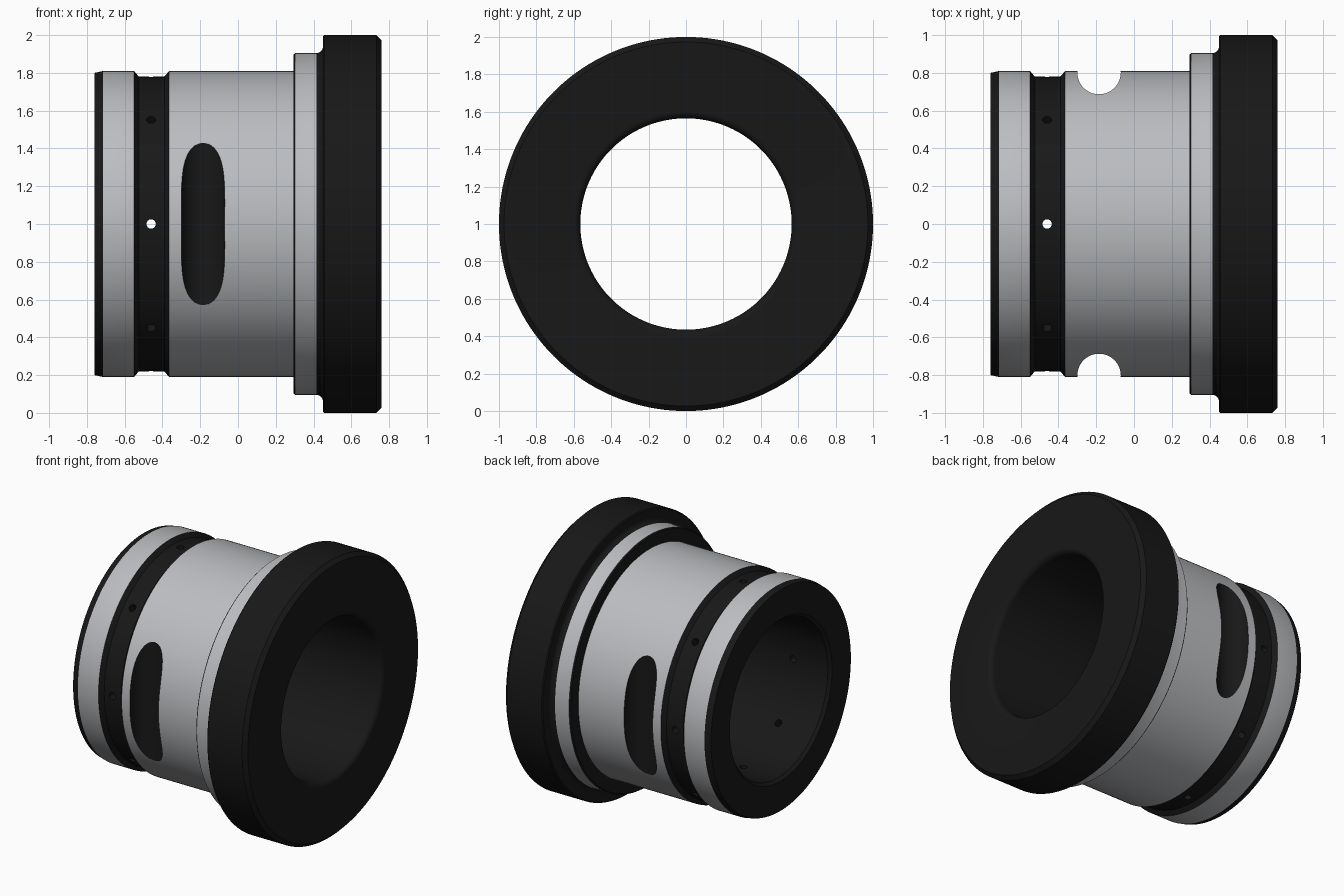
import bpy, bmesh, math
from mathutils import Matrix, Vector

if "Cube" in bpy.data.objects:
    bpy.data.objects.remove(bpy.data.objects["Cube"])

SEG = 160
AXIS_Z = 1.0


def material(name, color):
    m = bpy.data.materials.new(name)
    m.diffuse_color = (*color, 1)
    m.use_nodes = True
    m.node_tree.nodes["Principled BSDF"].inputs["Base Color"].default_value = m.diffuse_color
    return m


steel = material("steel", (0.5, 0.51, 0.53))
black = material("black_finish", (0.009, 0.009, 0.009))


def arc(cx, cr, rad, a0, a1, n=6):
    """Points (x, r) on a fillet arc, angles in degrees."""
    return [(cx + rad * math.cos(math.radians(a0 + (a1 - a0) * i / n)),
             cr + rad * math.sin(math.radians(a0 + (a1 - a0) * i / n))) for i in range(n + 1)]


def new_object(name, bm, mats):
    bmesh.ops.recalc_face_normals(bm, faces=bm.faces[:])
    me = bpy.data.meshes.new(name)
    bm.to_mesh(me)
    bm.free()
    for m in mats:
        me.materials.append(m)
    ob = bpy.data.objects.new(name, me)
    bpy.context.collection.objects.link(ob)
    return ob


def lathe(name, profile, is_steel):
    """Revolve a closed (x, r) profile around the x axis."""
    bm = bmesh.new()
    rings = []
    for x, r in profile:
        rings.append([bm.verts.new((x, r * math.cos(2 * math.pi * i / SEG),
                                    AXIS_Z + r * math.sin(2 * math.pi * i / SEG))) for i in range(SEG)])
    for k, ring in enumerate(rings):
        n = (k + 1) % len(rings)
        mat = 0 if is_steel(profile[k], profile[n]) else 1
        for i in range(SEG):
            j = (i + 1) % SEG
            f = bm.faces.new((ring[i], ring[j], rings[n][j], rings[n][i]))
            f.material_index = mat
    return new_object(name, bm, [steel, black])


# Bushing section: nose, oil groove, body, shoulder, flange, bore
profile = [(-0.76, 0.80), (-0.715, 0.81), (-0.55, 0.81), (-0.525, 0.78), (-0.39, 0.78),
           (-0.365, 0.81), (0.295, 0.81), (0.295, 0.897), (0.303, 0.905)]
profile += arc(0.415, 0.94, 0.035, -90, 0)
profile += [(0.45, 0.993), (0.457, 1.0), (0.733, 1.0), (0.76, 0.973)]
profile += arc(0.72, 0.605, 0.04, 0, -90)
profile += [(-0.74, 0.565), (-0.76, 0.585)]


def ground_surface(a, b):
    """Straight outer cylinders left bright; everything else is blackened."""
    return abs(a[1] - b[1]) < 1e-6 and abs(b[0] - a[0]) > 0.1 and a[1] in (0.81, 0.905)


body = lathe("flanged_bushing", profile, ground_surface)

# Cutters: eight radial oil holes and two cross-milled side slots
bm = bmesh.new()


def add_cutter(radius, depth, matrix, segments):
    bmesh.ops.create_cone(bm, cap_ends=True, segments=segments, radius1=radius,
                          radius2=radius, depth=depth, matrix=matrix)


for i in range(8):
    spin = Matrix.Rotation(i * math.pi / 4, 4, 'X')
    add_cutter(0.025, 0.5, Matrix.Translation((-0.46, 0, AXIS_Z)) @ spin
               @ Matrix.Translation((0, 0, 0.67)), 24)
for side in (-1, 1):
    add_cutter(0.115, 1.6, Matrix.Translation((-0.185, side * 0.802, AXIS_Z)), 64)
cutter = new_object("hole_and_slot_cutter", bm, [black])
cutter.hide_render = True

mod = body.modifiers.new("cut", 'BOOLEAN')
mod.operation = 'DIFFERENCE'
mod.solver = 'EXACT'
mod.material_mode = 'TRANSFER'
mod.object = cutter
bpy.context.view_layer.objects.active = body
body.select_set(True)
cutter.select_set(False)
bpy.ops.object.modifier_apply(modifier="cut")
bpy.data.objects.remove(cutter)

# Smooth turned surfaces with crisp machined edges
bpy.ops.object.shade_smooth_by_angle(angle=math.radians(25))
